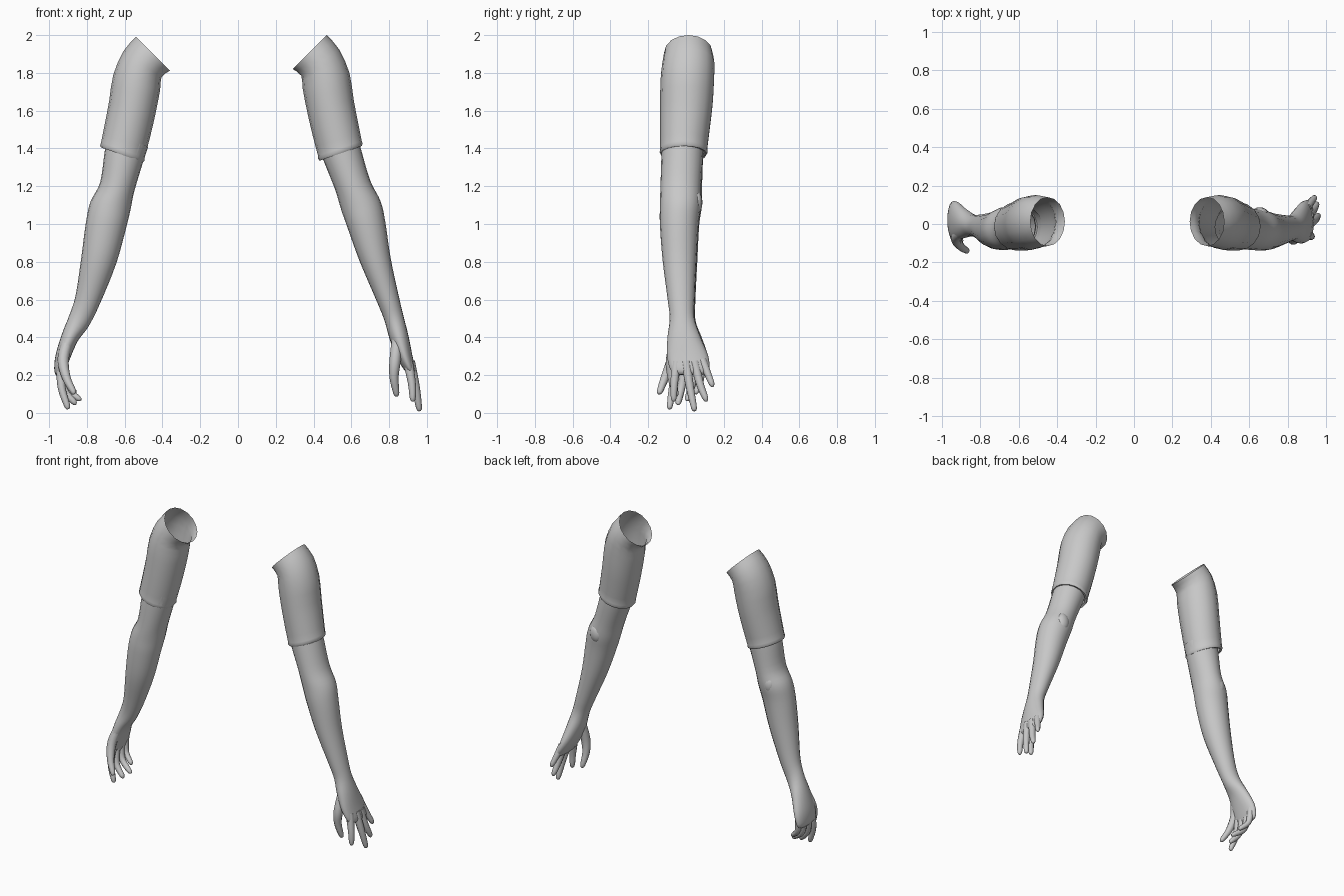
import bpy, bmesh, math
from mathutils import Vector

grey = bpy.data.materials.new("plain_grey")
grey.diffuse_color = (0.58, 0.58, 0.58, 1)


def spline(rows, steps):
    """Catmull-Rom interpolation of equal-length number rows."""
    out = []
    for i in range(len(rows) - 1):
        a, b = rows[max(i - 1, 0)], rows[i]
        c, d = rows[i + 1], rows[min(i + 2, len(rows) - 1)]
        for s in range(steps):
            t = s / steps
            out.append([0.5 * (2 * q + (r - p) * t + (2 * p - 5 * q + 4 * r - w) * t * t
                               + (3 * q - p - 3 * r + w) * t ** 3)
                        for p, q, r, w in zip(a, b, c, d)])
    return out + [list(rows[-1])]


def skin(bm, rings, cap_start=False, cap_end=False):
    """Join rings of points into a surface."""
    loops = [[bm.verts.new(p) for p in ring] for ring in rings]
    n = len(loops[0])
    for a, b in zip(loops, loops[1:]):
        for i in range(n):
            j = (i + 1) % n
            bm.faces.new((a[i], a[j], b[j], b[i]))
    if cap_start:
        bm.faces.new(loops[0])
    if cap_end:
        bm.faces.new(loops[-1])


def limb_rings(rows, sides, steps):
    """Rows: left x, left z, right x, right z, front y, back y."""
    rings = []
    for xl, zl, xr, zr, y0, y1 in spline(rows, steps):
        ring = []
        for k in range(sides):
            a = 2 * math.pi * k / sides
            c, s = math.cos(a), math.sin(a)
            ring.append(((xl + xr) / 2 + c * (xr - xl) / 2, (y0 + y1) / 2 + s * (y1 - y0) / 2,
                         (zl + zr) / 2 + c * (zr - zl) / 2))
        rings.append(ring)
    return rings


def finger_rings(rows, sides=10):
    """Rows: x, y, z, radius along the finger."""
    pts = spline(rows, 4)
    rings = []
    for i, (x, y, z, r) in enumerate(pts):
        d = Vector(pts[min(i + 1, len(pts) - 1)][:3]) - Vector(pts[max(i - 1, 0)][:3])
        u = d.cross(Vector((0, 1, 0))).normalized()
        v = d.cross(u).normalized()
        rings.append([Vector((x, y, z)) + r * (math.cos(2 * math.pi * k / sides) * u
                      + math.sin(2 * math.pi * k / sides) * v) for k in range(sides)])
    return rings


def finish(bm, name, angle=60):
    bmesh.ops.recalc_face_normals(bm, faces=bm.faces)
    me = bpy.data.meshes.new(name)
    bm.to_mesh(me)
    bm.free()
    me.materials.append(grey)
    ob = bpy.data.objects.new(name, me)
    bpy.context.collection.objects.link(ob)
    bpy.ops.object.select_all(action='DESELECT')
    ob.select_set(True)
    bpy.context.view_layer.objects.active = ob
    bpy.ops.object.shade_smooth_by_angle(angle=math.radians(angle))


# Sleeves: open slanted top, flared notch under the arm, rolled hem
sleeve = [(0.29, 1.82, 0.47, 2.0, -0.115, 0.14), (0.335, 1.785, 0.535, 1.925, -0.125, 0.15),
          (0.342, 1.72, 0.59, 1.80, -0.135, 0.148), (0.365, 1.60, 0.612, 1.66, -0.137, 0.14),
          (0.395, 1.47, 0.635, 1.54, -0.137, 0.125), (0.424, 1.36, 0.655, 1.44, -0.137, 0.112)]
hem = [(0.424, 1.345, 0.66, 1.425, -0.139, 0.114), (0.432, 1.335, 0.655, 1.413, -0.133, 0.108),
       (0.445, 1.342, 0.642, 1.413, -0.12, 0.095), (0.44, 1.375, 0.64, 1.44, -0.122, 0.097)]
for side, name in ((1, "right_sleeve"), (-1, "left_sleeve")):
    rings = limb_rings(sleeve, 16, 2) + limb_rings(hem, 16, 1)
    if side < 0:
        rings = [[(-x - 0.07, y, z - 0.008) for x, y, z in r] for r in rings]
    bm = bmesh.new()
    skin(bm, rings)
    finish(bm, name)

# Arms running into the palms
right_arm = [(0.42, 1.42, 0.625, 1.49, -0.125, 0.092), (0.455, 1.33, 0.65, 1.40, -0.13, 0.09),
             (0.515, 1.18, 0.70, 1.23, -0.135, 0.08), (0.545, 1.08, 0.755, 1.12, -0.138, 0.078),
             (0.58, 0.98, 0.78, 1.01, -0.138, 0.066), (0.645, 0.80, 0.808, 0.82, -0.124, 0.055),
             (0.735, 0.59, 0.853, 0.61, -0.097, 0.045), (0.775, 0.49, 0.877, 0.51, -0.086, 0.045),
             (0.803, 0.39, 0.902, 0.41, -0.098, 0.078), (0.842, 0.29, 0.922, 0.31, -0.10, 0.118),
             (0.885, 0.22, 0.938, 0.23, -0.08, 0.122), (0.905, 0.20, 0.93, 0.205, -0.04, 0.09)]
left_arm = [(-0.685, 1.48, -0.475, 1.41, -0.125, 0.092), (-0.705, 1.39, -0.505, 1.32, -0.13, 0.09),
            (-0.73, 1.22, -0.55, 1.17, -0.133, 0.085), (-0.78, 1.12, -0.568, 1.08, -0.135, 0.085),
            (-0.805, 1.01, -0.592, 0.98, -0.135, 0.07), (-0.83, 0.82, -0.645, 0.79, -0.12, 0.06),
            (-0.86, 0.62, -0.73, 0.58, -0.08, 0.05), (-0.892, 0.52, -0.79, 0.46, -0.065, 0.05),
            (-0.935, 0.41, -0.848, 0.38, -0.075, 0.085), (-0.967, 0.30, -0.888, 0.29, -0.085, 0.118),
            (-0.972, 0.22, -0.918, 0.21, -0.075, 0.115), (-0.955, 0.19, -0.93, 0.19, -0.04, 0.08)]

# Fingers: root, middle joint, tip, each with its thickness
right_fingers = [
    [(0.90, -0.05, 0.27, 0.026), (0.92, -0.062, 0.16, 0.021), (0.925, -0.065, 0.08, 0.016), (0.925, -0.065, 0.06, 0.006)],
    [(0.91, 0.0, 0.27, 0.027), (0.94, 0.02, 0.14, 0.022), (0.958, 0.042, 0.03, 0.016), (0.962, 0.046, 0.01, 0.006)],
    [(0.91, 0.045, 0.27, 0.026), (0.935, 0.075, 0.15, 0.021), (0.95, 0.102, 0.08, 0.016), (0.953, 0.106, 0.06, 0.006)],
    [(0.90, 0.085, 0.28, 0.024), (0.925, 0.118, 0.20, 0.019), (0.94, 0.136, 0.155, 0.015), (0.942, 0.14, 0.137, 0.006)],
    [(0.845, -0.05, 0.41, 0.028), (0.832, -0.078, 0.28, 0.03), (0.826, -0.075, 0.19, 0.024), (0.838, -0.055, 0.105, 0.016), (0.84, -0.053, 0.087, 0.006)]]
left_fingers = [
    [(-0.935, -0.045, 0.26, 0.026), (-0.935, -0.07, 0.14, 0.021), (-0.905, -0.085, 0.04, 0.016), (-0.898, -0.087, 0.02, 0.006)],
    [(-0.94, 0.0, 0.26, 0.027), (-0.925, -0.025, 0.13, 0.021), (-0.87, -0.04, 0.06, 0.016), (-0.855, -0.043, 0.05, 0.006)],
    [(-0.94, 0.045, 0.26, 0.026), (-0.92, 0.03, 0.14, 0.021), (-0.85, 0.01, 0.08, 0.016), (-0.83, 0.005, 0.072, 0.006)],
    [(-0.93, 0.085, 0.27, 0.024), (-0.92, 0.075, 0.17, 0.019), (-0.87, 0.055, 0.115, 0.015), (-0.858, 0.05, 0.105, 0.006)],
    [(-0.89, -0.035, 0.41, 0.028), (-0.925, -0.07, 0.29, 0.03), (-0.91, -0.11, 0.19, 0.023), (-0.873, -0.138, 0.115, 0.016), (-0.865, -0.142, 0.1, 0.006)]]

for side, rows, fingers in (("right", right_arm, right_fingers), ("left", left_arm, left_fingers)):
    bm = bmesh.new()
    skin(bm, limb_rings(rows, 20, 4), cap_end=True)
    finish(bm, side + "_arm_and_palm")
    bm = bmesh.new()
    for f in fingers:
        skin(bm, finger_rings(f), True, True)
    # Elbow point at the back of the arm
    ex = 0.655 if side == "right" else -0.68
    bmesh.ops.create_uvsphere(bm, u_segments=16, v_segments=10, radius=1)
    for v in bm.verts:
        if v.co.length < 1.0001 and v.co.length > 0.9999 and not v.tag:
            v.co = Vector((ex + 0.045 * v.co.x, 0.055 + 0.032 * v.co.y, 1.115 + 0.06 * v.co.z))
            v.tag = True
    finish(bm, side + "_fingers_and_elbow")
